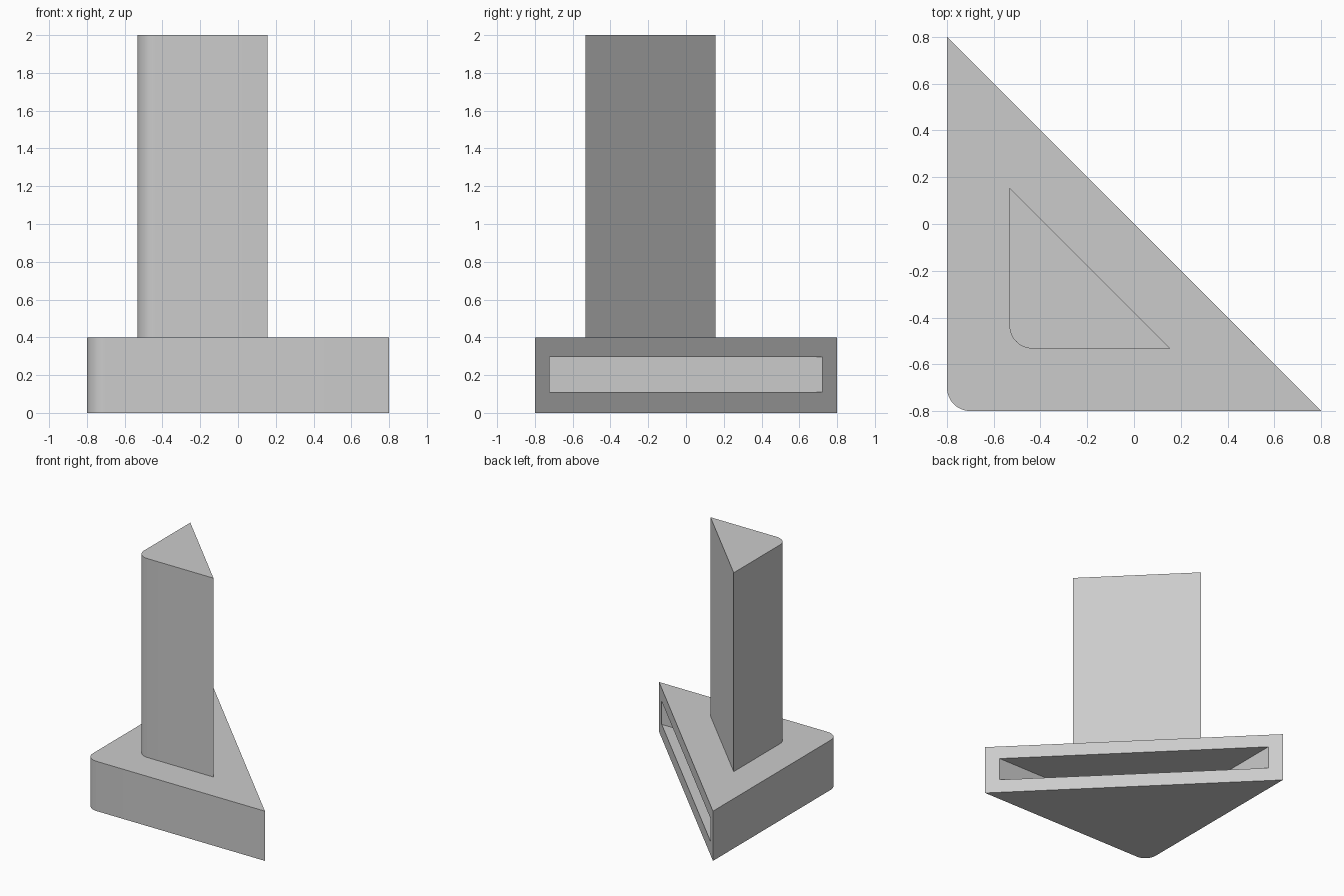
import bpy, bmesh, math

cube = bpy.data.objects.get("Cube")
if cube:
    bpy.data.objects.remove(cube, do_unlink=True)

grey = bpy.data.materials.new("light grey")
grey.use_nodes = True
colour = (0.6, 0.6, 0.6, 1)
grey.diffuse_color = colour
grey.node_tree.nodes["Principled BSDF"].inputs["Base Color"].default_value = colour


def prism(name, outline, z0, z1):
    """Extrude a flat outline from z0 up to z1."""
    bm = bmesh.new()
    face = bm.faces.new([bm.verts.new((x, y, z0)) for x, y in outline])
    top = bmesh.ops.extrude_face_region(bm, geom=[face])["geom"]
    bmesh.ops.translate(bm, vec=(0, 0, z1 - z0),
                        verts=[v for v in top if isinstance(v, bmesh.types.BMVert)])
    bmesh.ops.recalc_face_normals(bm, faces=bm.faces)
    mesh = bpy.data.meshes.new(name)
    bm.to_mesh(mesh)
    bm.free()
    mesh.materials.append(grey)
    obj = bpy.data.objects.new(name, mesh)
    bpy.context.collection.objects.link(obj)
    return obj


def rounded_triangle(low, high, radius, steps=16):
    """Right triangle whose square corner is rounded."""
    c = low + radius
    arc = [math.pi + math.pi / 2 * i / steps for i in range(steps + 1)]
    return ([(low, high)]
            + [(c + radius * math.cos(a), c + radius * math.sin(a)) for a in arc]
            + [(high, low)])


# Wide foot and slim upright
base = prism("base", rounded_triangle(-0.8, 0.8, 0.1), 0, 0.4)
column = prism("column", rounded_triangle(-0.533, 0.155, 0.1), 0.4, 2)

# Pocket opening through the slanted side of the base
w = -0.722
cutter = prism("pocket_cutter", [(w, w), (1, w), (1, 1), (w, 1)], 0.11, 0.295)
cutter.hide_render = True
cut = base.modifiers.new("pocket", "BOOLEAN")
cut.operation = "DIFFERENCE"
cut.solver = "EXACT"
cut.object = cutter
bpy.context.view_layer.objects.active = base
bpy.ops.object.modifier_apply(modifier=cut.name)
bpy.data.objects.remove(cutter, do_unlink=True)

# Smooth rounded corners, crisp edges
for obj in (base, column):
    bpy.ops.object.select_all(action="DESELECT")
    obj.select_set(True)
    bpy.context.view_layer.objects.active = obj
    bpy.ops.object.shade_smooth_by_angle(angle=math.radians(30))
